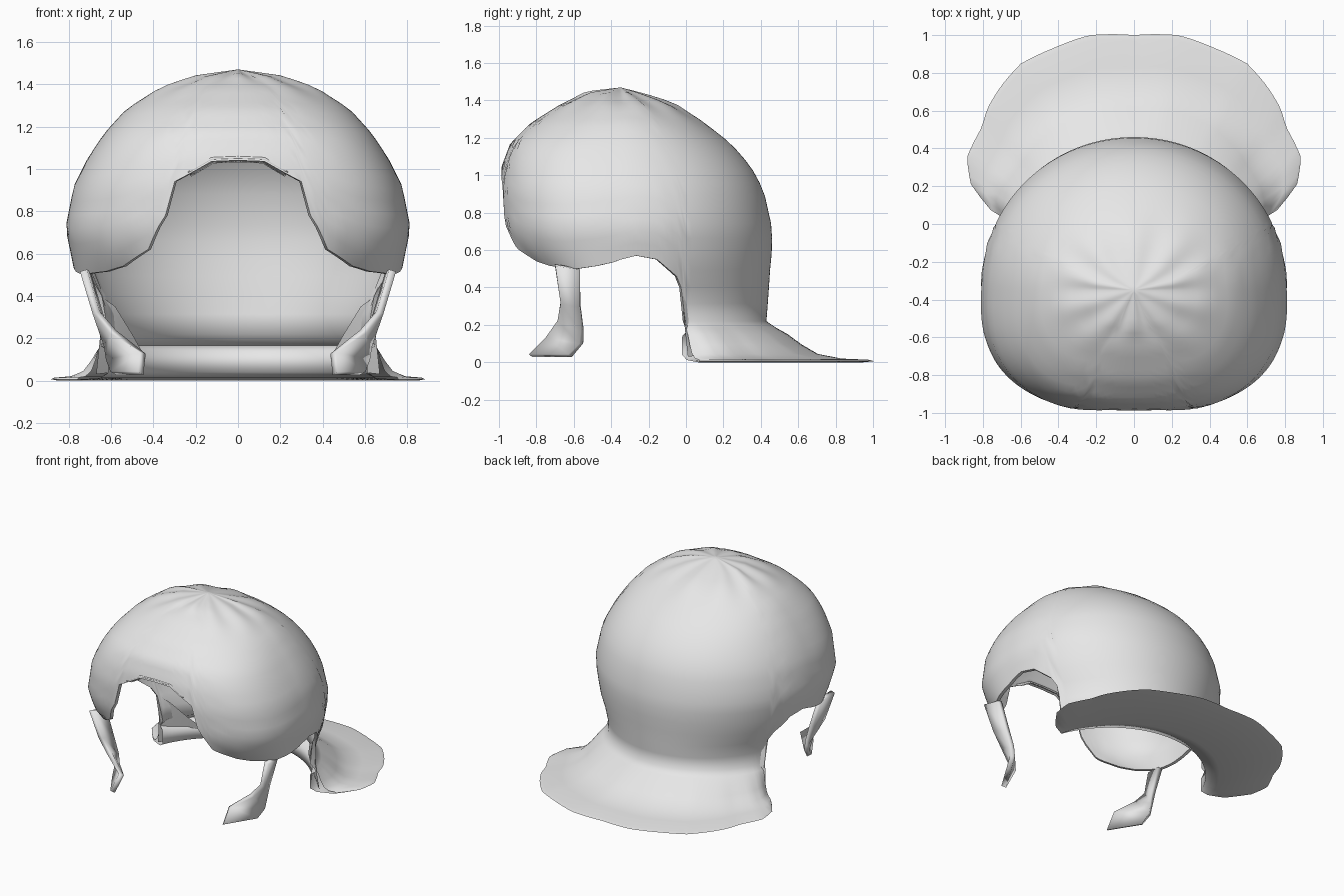
import bpy, math

if "Cube" in bpy.data.objects:
    bpy.data.objects.remove(bpy.data.objects["Cube"])

mat = bpy.data.materials.new("plain light grey")
mat.use_nodes = True
mat.diffuse_color = (0.8, 0.8, 0.8, 1)
mat.node_tree.nodes["Principled BSDF"].inputs["Base Color"].default_value = (0.8, 0.8, 0.8, 1)

POLE_Y, TOP, STEP, NECK = -0.35, 1.47, 2, 116

# Half width, front depth and back depth of the shell at each height
SECTIONS = [(0.1, 0.70, 0.40, 0.77), (0.22, 0.70, 0.40, 0.78), (0.35, 0.70, 0.40, 0.79),
            (0.5, 0.77, 0.50, 0.80), (0.6, 0.79, 0.60, 0.81), (0.72, 0.815, 0.645, 0.81),
            (0.92, 0.775, 0.655, 0.765), (1.05, 0.71, 0.635, 0.695), (1.17, 0.63, 0.59, 0.59),
            (1.28, 0.53, 0.48, 0.45), (1.38, 0.38, 0.32, 0.29), (1.44, 0.20, 0.19, 0.11),
            (1.47, 0, 0, 0)]
# Height of the lower edge by angle from the front
EDGE = [(0, 1.04), (10, 1.035), (22, 0.94), (24, 0.78), (30, 0.62), (40, 0.54), (48, 0.515),
        (64, 0.5), (76, 0.515), (86, 0.535), (96, 0.57), (104, 0.55), (112, 0.46),
        (114, 0.40), (116, 0.22), (180, 0.22)]
# Brim radius by angle from the back
BRIM = [(0, 1.35), (10, 1.37), (18.6, 1.35), (26.6, 1.34), (33, 1.29), (39, 1.235),
        (43, 1.18), (51.5, 1.13), (57, 1.03), (61, 0.86)]


def lookup(table, key):
    """Linear interpolation of the columns after the first."""
    if key <= table[0][0]:
        return table[0][1:]
    for lo, hi in zip(table, table[1:]):
        if key <= hi[0]:
            f = (key - lo[0]) / (hi[0] - lo[0])
            return [p + (q - p) * f for p, q in zip(lo[1:], hi[1:])]
    return table[-1][1:]


def shell_point(a, z, scale=1):
    width, front, back = lookup(SECTIONS, z)
    s, c = math.sin(math.radians(a)), math.cos(math.radians(a))
    p = 2 + 0.65 * min(1, max(0, (1.45 - z) * 3)) if c > 0 else 2.03
    r = scale / (abs(s) ** p + abs(c) ** p) ** (1 / p)
    return (width * s * r, POLE_Y - (front if c > 0 else back) * c * r, z)


def brim_point(a, blend, z):
    x, y, _ = shell_point(a, 0.22)
    back = (180 - abs(a)) * 0.95
    r = lookup(BRIM, back)[0]
    bx = math.copysign(r * math.sin(math.radians(back)), a)
    by = POLE_Y + r * math.cos(math.radians(back))
    return (x + (bx - x) * blend, y + (by - y) * blend, z)


def sheet(name, grids, thickness=0):
    """Skin each grid of point columns and weld them into one smooth sheet."""
    verts, faces = [], []
    for columns in grids:
        n, base = len(columns[0]), len(verts)
        verts += [p for col in columns for p in col]
        for i in range(len(columns) - 1):
            start = base + i * n
            faces += [(k, k + 1, k + n + 1, k + n) for k in range(start, start + n - 1)]
    mesh = bpy.data.meshes.new(name)
    mesh.from_pydata(verts, [], faces)
    mesh.materials.append(mat)
    obj = bpy.data.objects.new(name, mesh)
    bpy.context.collection.objects.link(obj)
    bpy.ops.object.select_all(action='DESELECT')
    obj.select_set(True)
    bpy.context.view_layer.objects.active = obj
    bpy.ops.object.mode_set(mode='EDIT')
    bpy.ops.mesh.select_all(action='SELECT')
    bpy.ops.mesh.remove_doubles(threshold=0.0005)
    bpy.ops.object.mode_set(mode='OBJECT')
    bpy.ops.object.shade_smooth_by_angle(angle=math.radians(80))
    if thickness:
        mod = obj.modifiers.new("thickness", 'SOLIDIFY')
        mod.thickness = thickness
        mod.offset = 0


# Domed shell with face opening, side arches and puckered crown, and its inner lining
ROWS = 22
dome, lining = [], []
for a in range(-180, 181, STEP):
    low = lookup(EDGE, abs(a))[0]
    outer = []
    inner = [brim_point(a, 0.13, 0.165) if abs(a) >= NECK else shell_point(a, low)]
    for k in range(ROWS + 1):
        t = k / ROWS
        x, y, z = shell_point(a, TOP - (TOP - low) * t ** 1.7)
        pucker = 0.007 * math.cos(math.radians(a * 10)) * max(0, 1 - abs(t - 0.2) * 7)
        outer.append((x, y, z + pucker))
    for k in range(ROWS, -1, -1):
        t = k / ROWS
        x, y, z = shell_point(a, TOP - (TOP - low) * t ** 1.7, 0.97)
        inner.append((x, y, z - 0.025 * (1 - t)))
    dome.append(outer)
    lining.append(inner)

# Neck flaring into the rear brim, welded to the shell
arc = [a if a <= 180 else a - 360 for a in range(NECK, 361 - NECK, STEP)]
profile = [(0, 0.22), (0.09, 0.185), (0.2, 0.15), (0.33, 0.095), (0.48, 0.045), (0.7, 0.02),
           (0.95, 0.014), (1, 0.006)]
brim = [[brim_point(a, b, z) for b, z in profile] for a in arc]
sheet("shell_and_brim", [dome, brim])
sheet("shell_lining", [lining])

# Flat underside of the brim with its inner wall
sheet("brim_underside", [[[brim_point(a, 1, 0.006), brim_point(a, 0.9, 0), brim_point(a, 0.15, 0.012),
                           shell_point(a, 0.04, 0.97), shell_point(a, 0.14, 0.97),
                           brim_point(a, 0.13, 0.165)] for a in arc]])

# Side straps and the inward folds at the neck corners
STRAP = [((0.73, -0.70, 0.52), (0.71, -0.57, 0.50)), ((0.67, -0.67, 0.32), (0.65, -0.565, 0.3)),
         ((0.59, -0.68, 0.23), (0.62, -0.555, 0.17)), ((0.45, -0.74, 0.13), (0.61, -0.56, 0.10)),
         ((0.46, -0.83, 0.035), (0.59, -0.62, 0.035))]
FOLD = [((0.65, -0.02, 0.40), (0.58, 0.02, 0.35)), ((0.65, -0.01, 0.22), (0.50, 0.12, 0.22)),
        ((0.67, 0.01, 0.03), (0.41, 0.27, 0.06))]
for side, label in ((1, "left"), (-1, "right")):
    for name, rows, thick in (("strap", STRAP, 0.035), ("neck_fold", FOLD, 0)):
        sheet(label + "_" + name, [[[(x * side, y, z) for x, y, z in row] for row in rows]], thick)

# Lip over the face opening
lip = []
for a in range(-18, 19, STEP):
    z = lookup(EDGE, abs(a))[0]
    lip.append([shell_point(a, z + 0.015), shell_point(a, z + 0.005, 0.96), shell_point(a, z - 0.005, 0.93)])
sheet("opening_lip", [lip], 0.01)
